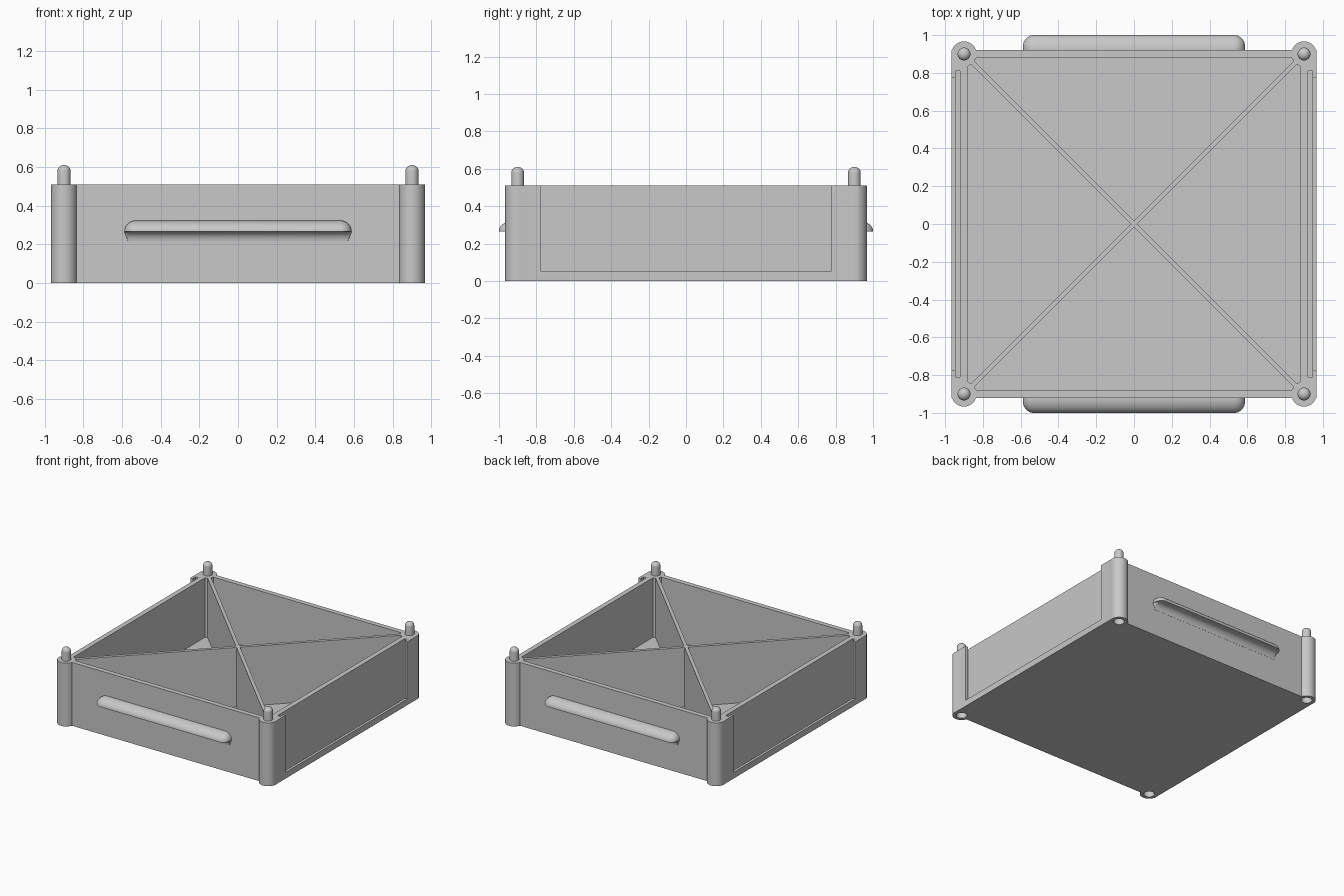
import bpy, bmesh, math
from mathutils import Matrix

old = bpy.data.objects.get("Cube")
if old:
    bpy.data.objects.remove(old, do_unlink=True)

grey = bpy.data.materials.new("plain_grey")
grey.use_nodes = True
colour = (0.58, 0.58, 0.58, 1)
grey.diffuse_color = colour
grey.node_tree.nodes["Principled BSDF"].inputs["Base Color"].default_value = colour

HEIGHT, FLOOR = 0.51, 0.03
HALF_X, HALF_Y, INNER = 0.966, 0.92, 0.88
POST, POST_R = 0.9, 0.067
CORNERS = [(sx * POST, sy * POST) for sx in (-1, 1) for sy in (-1, 1)]


def finish(name, bm):
    bmesh.ops.recalc_face_normals(bm, faces=bm.faces)
    mesh = bpy.data.meshes.new(name)
    bm.to_mesh(mesh)
    bm.free()
    mesh.materials.append(grey)
    obj = bpy.data.objects.new(name, mesh)
    bpy.context.collection.objects.link(obj)
    return obj


def box(name, x0, x1, y0, y1, z0, z1, turn=0):
    bm = bmesh.new()
    bmesh.ops.create_cube(bm, size=1)
    move = Matrix.Translation(((x0 + x1) / 2, (y0 + y1) / 2, (z0 + z1) / 2))
    size = Matrix.Diagonal((x1 - x0, y1 - y0, z1 - z0, 1))
    bm.transform(Matrix.Rotation(turn, 4, "Z") @ move @ size)
    return finish(name, bm)


def loft(name, rings):
    """Skin a stack of equal-sized point rings and cap both ends."""
    bm = bmesh.new()
    rows = [[bm.verts.new(p) for p in ring] for ring in rings]
    n = len(rows[0])
    for a, b in zip(rows, rows[1:]):
        for i in range(n):
            j = (i + 1) % n
            bm.faces.new((a[i], a[j], b[j], b[i]))
    bm.faces.new(rows[0])
    bm.faces.new(rows[-1])
    return finish(name, bm)


def turned(name, x, y, profile, sides=48):
    angles = [2 * math.pi * i / sides for i in range(sides)]
    return loft(name, [[(x + r * math.cos(a), y + r * math.sin(a), z) for a in angles]
                       for r, z in profile])


def combine(target, tool, operation):
    mod = target.modifiers.new("cut", "BOOLEAN")
    mod.operation, mod.object, mod.solver = operation, tool, "EXACT"
    tool.hide_render = True
    bpy.context.view_layer.objects.active = target
    bpy.ops.object.modifier_apply(modifier=mod.name)
    bpy.data.objects.remove(tool, do_unlink=True)


def smooth(obj):
    bpy.ops.object.select_all(action="DESELECT")
    obj.select_set(True)
    bpy.context.view_layer.objects.active = obj
    bpy.ops.object.shade_smooth_by_angle(angle=math.radians(35))


# Open tray with corner posts and crossed dividers
tray = box("tray", -HALF_X, HALF_X, -HALF_Y, HALF_Y, 0, HEIGHT)
combine(tray, box("cavity", -INNER, INNER, -INNER, INNER, FLOOR, 1), "DIFFERENCE")
for x, y in CORNERS:
    combine(tray, turned("post", x, y, [(POST_R, 0), (POST_R, HEIGHT)]), "UNION")
for turn in (math.pi / 4, -math.pi / 4):
    reach = POST * math.sqrt(2) - 0.03
    combine(tray, box("divider", -reach, reach, -0.013, 0.013, FLOOR / 2, HEIGHT, turn), "UNION")

# Sockets under the posts
for x, y in CORNERS:
    combine(tray, turned("socket", x, y, [(0.04, -0.1), (0.04, 0.11)]), "DIFFERENCE")

# Slide-in panel slots with a window through the outer lip
for s in (-1, 1):
    a, b = sorted((s * 0.92, s * 0.945))
    combine(tray, box("slot", a, b, -0.81, 0.81, 0.03, 1), "DIFFERENCE")
    a, b = sorted((s * 0.93, s * 1.1))
    combine(tray, box("window", a, b, -0.775, 0.775, 0.05, 1), "DIFFERENCE")
smooth(tray)

# Round-topped locating pins
for i, (x, y) in enumerate(CORNERS):
    arc = [math.pi / 2 * k / 8 for k in range(8)] + [1.5]
    dome = [(0.034 * math.cos(t), 0.58 + 0.03 * math.sin(t)) for t in arc]
    smooth(turned(f"pin_{i + 1}", x, y, [(0.034, HEIGHT - 0.02)] + dome, 32))


# Grip ledges: rounded above, hollowed below
def grip_ring(side, half, depth, corner, z):
    corner = min(corner, depth)
    pts = [(half, -0.01)]
    for k in range(9):
        t = math.pi / 2 * k / 8
        pts.append((half - corner + corner * math.cos(t), depth - corner + corner * math.sin(t)))
    pts += [(-x, d) for x, d in reversed(pts)]
    return [(side * x, side * (HALF_Y + d), z) for x, d in pts]


for side, name in ((-1, "front_grip"), (1, "back_grip")):
    rings = []
    for k in range(9):
        t = math.pi / 2 * k / 8
        d = 0.045 * (1 - math.sin(t)) + 0.001
        rings.insert(0, grip_ring(side, 0.588 - 0.02 * (1 - math.cos(t)), d, 0.03, 0.265 - 0.05 * (1 - math.cos(t))))
    for k in range(11):
        t = math.pi / 2 * k / 10
        c = math.cos(t)
        rings.append(grip_ring(side, 0.528 + 0.06 * c, 0.08 * c + 0.001, 0.06 * c + 0.001,
                               0.265 + 0.058 * math.sin(t)))
    smooth(loft(name, rings))
